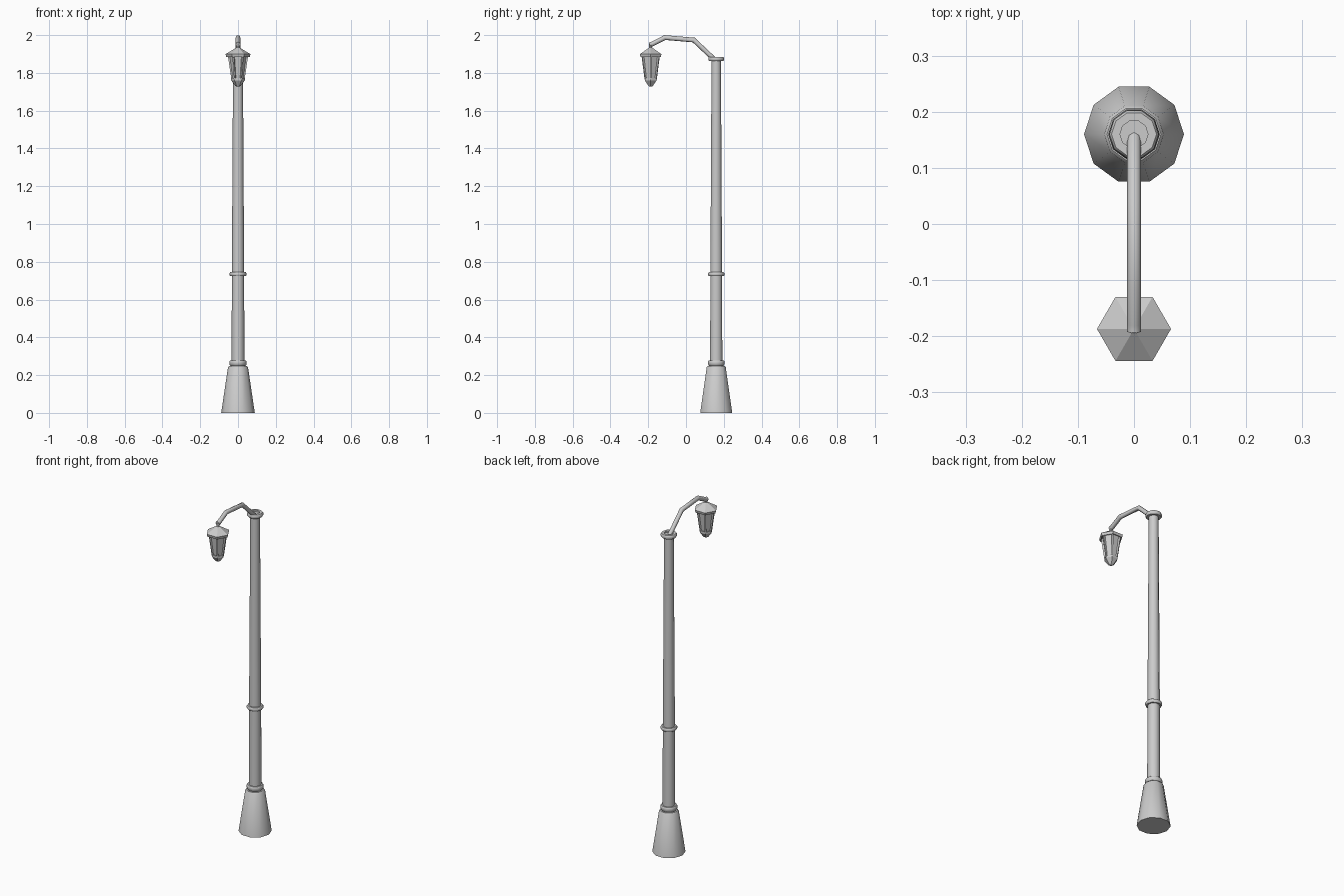
import bpy, bmesh, math
from mathutils import Vector

if "Cube" in bpy.data.objects:
    bpy.data.objects.remove(bpy.data.objects["Cube"])

POLE_Y, LAMP_Y = 0.16, -0.187


def finish(name, bm, smooth=True, angle=40):
    bmesh.ops.recalc_face_normals(bm, faces=bm.faces)
    me = bpy.data.meshes.new(name)
    bm.to_mesh(me)
    bm.free()
    ob = bpy.data.objects.new(name, me)
    bpy.context.collection.objects.link(ob)
    if smooth:
        bpy.ops.object.select_all(action='DESELECT')
        ob.select_set(True)
        bpy.context.view_layer.objects.active = ob
        bpy.ops.object.shade_smooth_by_angle(angle=math.radians(angle))
    return ob


def skin(bm, rings, closed=False):
    """Bridge rings of points; cap the ends unless closed into a loop."""
    loops = [[bm.verts.new(p) for p in r] for r in rings]
    n = len(loops[0])
    pairs = list(zip(loops, loops[1:])) + ([(loops[-1], loops[0])] if closed else [])
    for a, b in pairs:
        for i in range(n):
            j = (i + 1) % n
            bm.faces.new((a[i], a[j], b[j], b[i]))
    if not closed:
        bm.faces.new(loops[0][::-1])
        bm.faces.new(loops[-1])


def circle(r, z, y, n):
    return [(r * math.cos(2 * math.pi * i / n), y + r * math.sin(2 * math.pi * i / n), z)
            for i in range(n)]


def turned(name, profile, y, n, smooth=True, closed=False):
    bm = bmesh.new()
    skin(bm, [circle(r, z, y, n) for r, z in profile], closed)
    return finish(name, bm, smooth)


# Base and pole
turned("base", [(0.089, 0), (0.053, 0.242), (0.048, 0.247)], POLE_Y, 10)
turned("pole", [(0.034, 0.24), (0.0325, 0.735), (0.026, 1.876)], POLE_Y, 10)

# Collars around the pole
for name, z0, z1, r in (("lower_collar", 0.252, 0.278, 0.046),
                        ("middle_collar", 0.724, 0.745, 0.045),
                        ("top_collar", 1.863, 1.885, 0.044)):
    turned(name, [(0.025, z0), (r - 0.004, z0), (r, z0 + 0.005), (r, z1 - 0.005),
                  (r - 0.004, z1), (0.025, z1)], POLE_Y, 10, closed=True)
turned("base_neck", [(0.040, 0.243), (0.040, 0.255)], POLE_Y, 10)

# Bent arm, mitred at each corner
path = [Vector((0, y, z)) for y, z in
        ((0.16, 1.862), (0.041, 1.974), (-0.112, 1.987), (-0.178, 1.953), (-0.192, 1.951))]
R, rings = 0.0125, []
side = Vector((1, 0, 0))
for i, p in enumerate(path):
    a = (p - path[i - 1]).normalized() if i else None
    b = (path[i + 1] - p).normalized() if i < len(path) - 1 else None
    t = ((a or b) + (b or a)).normalized()
    up = side.cross(t) / t.dot(a or b)
    rings.append([p + side * R * math.cos(k * math.pi / 4) + up * R * math.sin(k * math.pi / 4)
                  for k in range(8)])
bm = bmesh.new()
skin(bm, rings)
finish("arm", bm, angle=50)

# Lantern: hanger, hollow roof, glass and lower cup
turned("hanger", [(0.008, 1.925), (0.008, 1.955)], LAMP_Y, 8)
turned("lantern_roof", [(0.009, 1.934), (0.066, 1.899), (0.062, 1.884),
                        (0.056, 1.884), (0.054, 1.896), (0.009, 1.925)],
       LAMP_Y, 6, smooth=False, closed=True)
turned("lantern_glass", [(0.047, 1.900), (0.030, 1.765)], LAMP_Y, 6, smooth=False)
turned("lantern_cup", [(0.036, 1.772), (0.036, 1.760), (0.014, 1.731), (0.008, 1.728)],
       LAMP_Y, 6, smooth=False)

# Corner bars of the lantern
bm = bmesh.new()
for k in range(6):
    ang = k * math.pi / 3
    out = Vector((math.cos(ang), math.sin(ang), 0))
    tan = Vector((-out.y, out.x, 0))
    rings = []
    for r, z in ((0.035, 1.765), (0.054, 1.893)):
        c = Vector((0, LAMP_Y, z)) + out * (r - 0.005)
        rings.append([c + out * 0.005 * u + tan * 0.004 * v
                      for u, v in ((-1, -1), (1, -1), (1, 1), (-1, 1))])
    skin(bm, rings)
finish("lantern_bars", bm, smooth=False)
